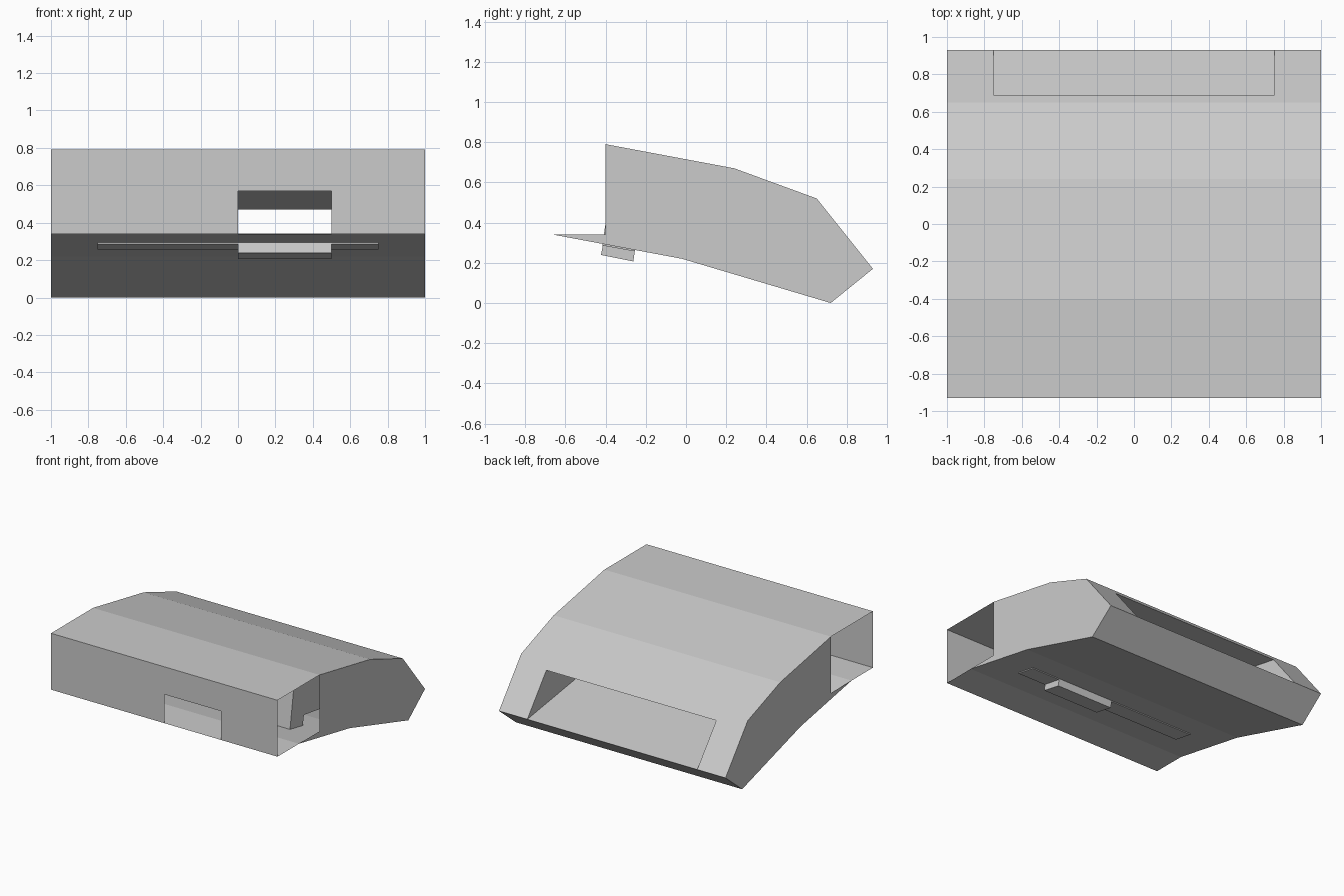
import bpy, bmesh

if "Cube" in bpy.data.objects:
    bpy.data.objects.remove(bpy.data.objects["Cube"])

# Profiles are (y, z) points, listed clockwise as seen from the right
TOP = [(-0.93, 0.79), (-0.40, 0.79), (0.24, 0.67), (0.65, 0.52)]
BOTTOM = [(0.93, 0.17), (0.72, 0.0), (-0.02, 0.22), (-0.66, 0.34), (-0.93, 0.34)]
SLOT_TOP = (0.69, 0.47)          # upper edge of the rear feed opening


def sheet(bm, pts, x0, x1):
    """Sweep an open profile from x0 to x1 as flat panels."""
    rows = [(bm.verts.new((x0, y, z)), bm.verts.new((x1, y, z))) for y, z in pts]
    for (a, b), (d, c) in zip(rows, rows[1:]):
        bm.faces.new((a, b, c, d))


def panel(bm, pts, x):
    """Flat side panel at x, facing away from the middle."""
    vs = [bm.verts.new((x, y, z)) for y, z in pts]
    bm.faces.new(vs[::-1] if x > 0 else vs)


def finish(bm, name):
    bmesh.ops.remove_doubles(bm, verts=bm.verts, dist=0.0005)
    me = bpy.data.meshes.new(name)
    bm.to_mesh(me)
    bm.free()
    ob = bpy.data.objects.new(name, me)
    bpy.context.collection.objects.link(ob)
    return ob


# Outer casing: roof, underside, rear and front faces with their openings
bm = bmesh.new()
sheet(bm, TOP, -1, 1)
sheet(bm, BOTTOM, -1, 1)
for x0, x1 in ((-1, -0.75), (0.75, 1)):
    sheet(bm, [TOP[-1], BOTTOM[0]], x0, x1)
sheet(bm, [TOP[-1], SLOT_TOP], -0.75, 0.75)
for x0, x1, z0 in ((-1, 0, 0.34), (0, 0.5, 0.57), (0.5, 1, 0.34)):
    sheet(bm, [(-0.93, z0), (-0.93, 0.79)], x0, x1)
finish(bm, "casing")

# Side panels, leaving the front bay open at both ends
bm = bmesh.new()
for x in (-1, 1):
    panel(bm, [(-0.40, 0.34)] + TOP[1:] + BOTTOM[:4], x)
finish(bm, "side_panels")

# Inner chamber: leads from the rear opening to a slot through the underside
slot_front, slot_back = (-0.417, 0.286), (-0.255, 0.257)
ceiling_front = (-0.36, 0.66)
floor = [BOTTOM[0], (-0.24, 0.343), slot_back]
bm = bmesh.new()
sheet(bm, [ceiling_front, SLOT_TOP], -0.75, 0.75)
sheet(bm, floor, -0.75, 0.75)
for x0, x1 in ((-0.75, 0), (0.5, 0.75)):
    sheet(bm, [slot_back, slot_front, ceiling_front], x0, x1)
for x in (-0.75, 0.75):
    panel(bm, [slot_front, ceiling_front, SLOT_TOP] + floor, x)
finish(bm, "inner_chamber")

# Small pocket hanging below the slot
pocket = [(-0.412, 0.293), slot_back, (-0.262, 0.207), (-0.423, 0.239)]
bm = bmesh.new()
sheet(bm, pocket[1:] + pocket[:1], 0, 0.5)
for x, flip in ((0, False), (0.5, True)):
    vs = [bm.verts.new((x, y, z)) for y, z in pocket]
    bm.faces.new(vs[::-1] if flip else vs)
finish(bm, "slot_pocket")
